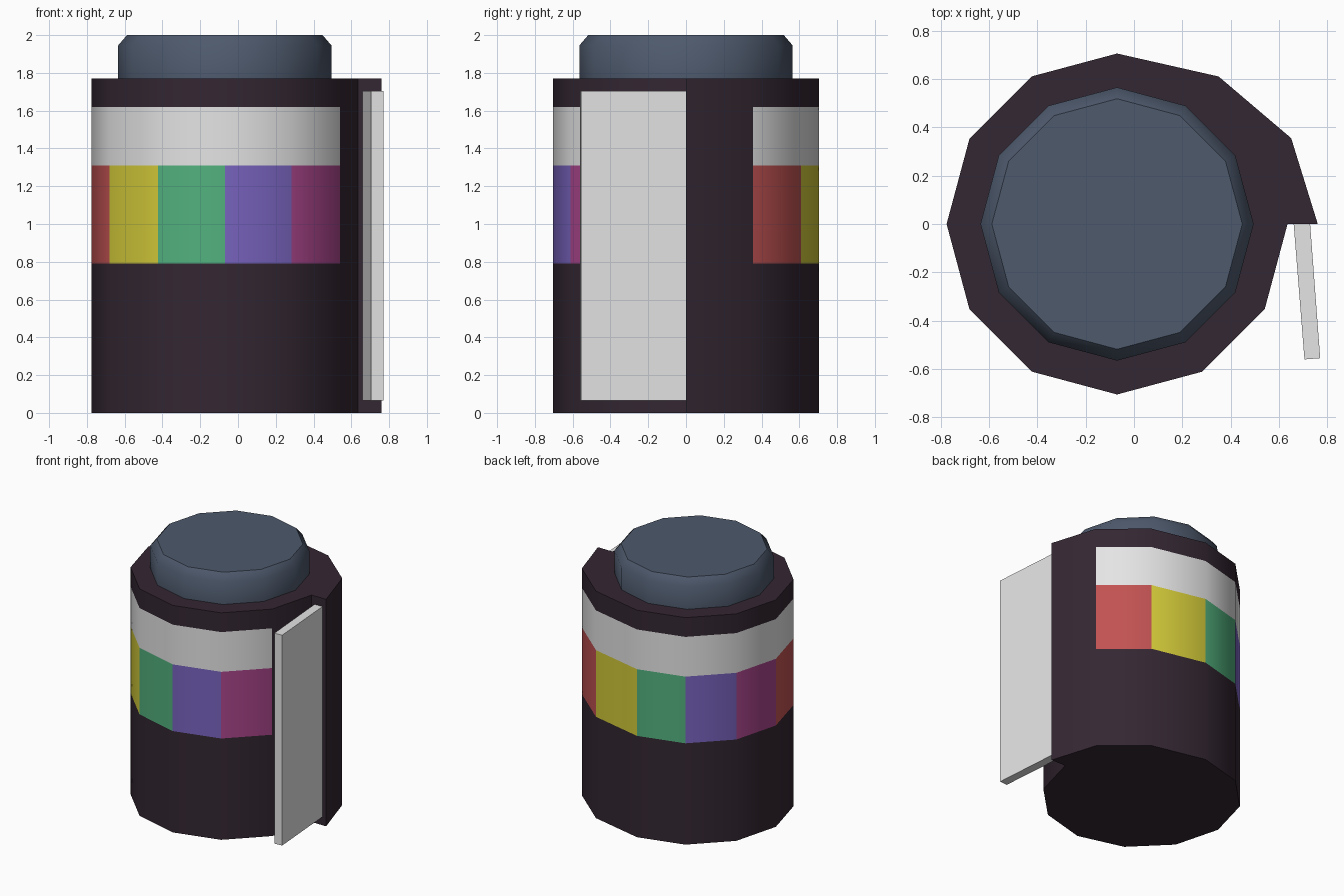
import bpy, bmesh, math

if "Cube" in bpy.data.objects:
    bpy.data.objects.remove(bpy.data.objects["Cube"])


def material(name, rgb):
    m = bpy.data.materials.new(name)
    m.diffuse_color = (*rgb, 1)
    m.use_nodes = True
    m.node_tree.nodes["Principled BSDF"].inputs["Base Color"].default_value = m.diffuse_color
    return m


dark = material("dark plum", (0.034, 0.020, 0.032))
white = material("white", (0.78, 0.78, 0.78))
stripes = [material("red", (0.54, 0.085, 0.085)),
           material("yellow", (0.66, 0.60, 0.042)),
           material("green", (0.085, 0.44, 0.21)),
           material("purple", (0.19, 0.125, 0.52)),
           material("magenta", (0.40, 0.06, 0.26))]
blue = material("slate blue", (0.075, 0.100, 0.150))

CX = -0.07


def ring(r):
    return [(CX + r * math.cos(k * math.pi / 6), r * math.sin(k * math.pi / 6))
            for k in range(12)]


def stack(name, sections, mats, rule=None):
    """Loft closed cross-sections [(z, points)] and cap both ends."""
    bm = bmesh.new()
    loops = [[bm.verts.new((x, y, z)) for x, y in pts] for z, pts in sections]
    n = len(loops[0])
    for level, (a, b) in enumerate(zip(loops, loops[1:])):
        for i in range(n):
            j = (i + 1) % n
            f = bm.faces.new((a[i], a[j], b[j], b[i]))
            if rule:
                f.material_index = rule(level, i)
    bm.faces.new(loops[0][::-1])
    bm.faces.new(loops[-1])
    bmesh.ops.recalc_face_normals(bm, faces=bm.faces)
    me = bpy.data.meshes.new(name)
    bm.to_mesh(me)
    bm.free()
    for m in mats:
        me.materials.append(m)
    ob = bpy.data.objects.new(name, me)
    bpy.context.collection.objects.link(ob)
    bpy.ops.object.select_all(action='DESELECT')
    bpy.context.view_layer.objects.active = ob
    ob.select_set(True)
    bpy.ops.object.shade_smooth_by_angle(angle=math.radians(40))
    return ob


# Canister body: twelve sides that flare out into a lip at the slot
outline = ring(0.705)
end_point = outline[0]
outline[0:3] = [(0.76, 0.0), (0.65, 0.355), (0.35, 0.61)]
outline.append(end_point)


# Wrapped label: white band above a band of coloured panels
def label(level, side):
    if not 1 <= side <= 10:
        return 0
    if level == 2:
        return 1
    if level == 1:
        return 2 + (side - 1) % 5
    return 0


stack("canister_body", [(z, outline) for z in (0, 0.79, 1.31, 1.62, 1.77)],
      [dark, white] + stripes, label)

# Spool cap with a bevelled top edge
stack("spool_cap", [(1.765, ring(0.565)), (1.945, ring(0.565)), (2.0, ring(0.518))], [blue])

# Film strip leaving the slot
strip = [(0.66, 0.005), (0.728, 0.005), (0.77, -0.555), (0.705, -0.56)]
stack("film_strip", [(0.065, strip), (1.705, strip)], [white])
